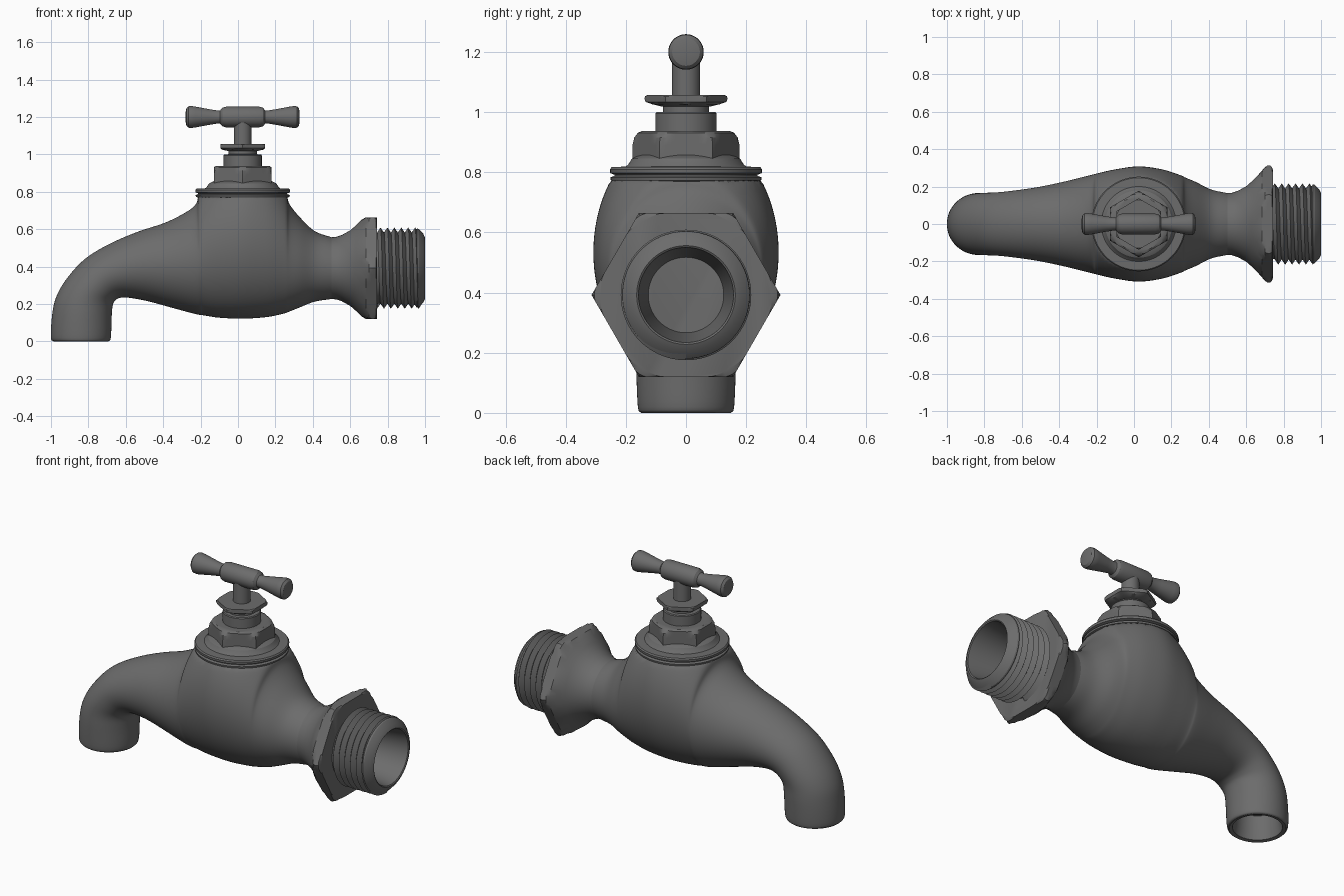
import bpy, bmesh, math
from mathutils import Matrix, Vector

cube = bpy.data.objects.get("Cube")
if cube:
    bpy.data.objects.remove(cube, do_unlink=True)

SEGMENTS = 96
STEM_X = 0.025      # vertical axis of bonnet and handle
INLET_Z = 0.392     # horizontal axis of collar and thread
NECK_Z = 0.775      # flat seat under the flange

metal = bpy.data.materials.new("grey metal")
metal.use_nodes = True
colour = (0.15, 0.15, 0.15, 1)
metal.diffuse_color = colour
shader = next(n for n in metal.node_tree.nodes if n.type == 'BSDF_PRINCIPLED')
shader.inputs["Base Color"].default_value = colour


def finish(name, bm, matrix=Matrix(), angle=30):
    """Turn a bmesh into a smooth shaded object."""
    bmesh.ops.recalc_face_normals(bm, faces=bm.faces)
    bm.transform(matrix)
    mesh = bpy.data.meshes.new(name)
    bm.to_mesh(mesh)
    bm.free()
    mesh.materials.append(metal)
    obj = bpy.data.objects.new(name, mesh)
    bpy.context.collection.objects.link(obj)
    bpy.ops.object.select_all(action='DESELECT')
    obj.select_set(True)
    bpy.context.view_layer.objects.active = obj
    bpy.ops.object.shade_smooth_by_angle(angle=math.radians(angle))
    return obj


def skin(bm, rings, cap_start=True, cap_end=True):
    """Bridge consecutive rings of points with quads."""
    loops = [[bm.verts.new(p) for p in ring] for ring in rings]
    for a, b in zip(loops, loops[1:]):
        for i in range(len(a)):
            j = (i + 1) % len(a)
            bm.faces.new((a[i], a[j], b[j], b[i]))
    if cap_start:
        bm.faces.new(loops[0])
    if cap_end:
        bm.faces.new(loops[-1])


def lathe(name, profile, matrix, apothem=None, caps=(True, True)):
    """Revolve (radius, height) points, optionally trimmed by a hexagon."""
    rings = []
    for radius, height in profile:
        ring = []
        for i in range(SEGMENTS):
            t = math.tau * i / SEGMENTS
            r = radius
            if apothem:
                sector = math.tau / 6
                off = (t + sector / 2) % sector - sector / 2
                r = min(r, apothem / math.cos(off))
            ring.append((r * math.cos(t), r * math.sin(t), height))
        rings.append(ring)
    bm = bmesh.new()
    skin(bm, rings, *caps)
    return finish(name, bm, matrix)


def catmull(points, steps):
    """Smooth curve through tuples of any length."""
    pts = [Vector(p) for p in points]
    pts = [pts[0] * 2 - pts[1]] + pts + [pts[-1] * 2 - pts[-2]]
    out = []
    for a, b, c, d in zip(pts, pts[1:], pts[2:], pts[3:]):
        for k in range(steps):
            t = k / steps
            out.append((b * 2 + (c - a) * t + (a * 2 - b * 5 + c * 4 - d) * t * t
                        + (b * 3 - a - c * 3 + d) * t ** 3) / 2)
    return out + [pts[-2]]


upright = Matrix.Translation((STEM_X, 0, 0))
inlet = Matrix.Translation((0, 0, INLET_Z)) @ Matrix.Rotation(math.pi / 2, 4, 'Y')

# Body: oval sections as outer x, z, inner x, z, half width
sections = [
    (-.985, 0, -.695, 0, .15), (-1, .02, -.68, .02, .16),
    (-.995, .13, -.675, .14, .165), (-.975, .23, -.668, .2, .165),
    (-.92, .33, -.65, .225, .167), (-.82, .44, -.62, .235, .17),
    (-.69, .52, -.57, .232, .18), (-.54, .585, -.48, .215, .198),
    (-.39, .635, -.37, .185, .225), (-.28, .69, -.26, .155, .252),
    (-.225, .735, -.21, .143, .265), (-.2, .8, -.18, .139, .272),
    (-.1, .895, -.1, .127, .292), (.025, .945, .025, .122, .308),
    (.15, .9, .15, .13, .292), (.25, .8, .24, .148, .262),
    (.275, .735, .28, .162, .247), (.33, .665, .33, .182, .225),
    (.41, .59, .41, .213, .185), (.5, .557, .5, .227, .165)]
rings = []
for ox, oz, ix, iz, width in catmull(sections, 5):
    ring = []
    for i in range(SEGMENTS):
        t = math.tau * i / SEGMENTS
        u = (1 + math.cos(t)) / 2
        z = min(iz + (oz - iz) * u, NECK_Z)
        ring.append((ix + (ox - ix) * u, width * math.sin(t), max(z, 0)))
    rings.append(ring)
body = bmesh.new()
skin(body, rings, cap_start=False)
finish("body", body, angle=40)

# Spout opening
lathe("spout_bore", [(.15, 0), (.13, .004), (.122, .05), (.115, .14)],
      Matrix.Translation((-.84, 0, 0)), caps=(False, True))

# Flared hexagonal collar at the inlet
flare = [(.165, .5), (.167, .525), (.177, .555), (.202, .6), (.228, .63),
         (.258, .66), (.285, .684), (.304, .7), (.315, .715), (.315, .725),
         (.305, .737), (.285, .744)]
lathe("inlet_collar", flare, inlet, apothem=.272, caps=(False, True))

# Helical thread: root and crest lines joined into a V-shaped strip
PITCH, TURNS = .037, 6
thread = bmesh.new()
root, crest = [], []
for i in range(SEGMENTS * (TURNS + 1) + 1):
    t = math.tau * i / SEGMENTS
    x = .725 + PITCH * i / SEGMENTS
    for line, r, shift in ((root, .19, 0), (crest, .217, PITCH / 2)):
        line.append(thread.verts.new((r * math.cos(t), r * math.sin(t), x + shift)))
for i in range(SEGMENTS * TURNS):
    n = i + SEGMENTS
    thread.faces.new((root[i], root[i + 1], crest[i + 1], crest[i]))
    thread.faces.new((crest[i], crest[i + 1], root[n + 1], root[n]))
finish("inlet_thread", thread, inlet)

# Pipe end with chamfer and tapered bore
pipe = [(.188, .74), (.19, .94), (.212, .957), (.21, .966), (.185, .99),
        (.164, 1), (.158, .996), (.15, .94), (.12, .7)]
lathe("inlet_pipe", pipe, inlet, caps=(False, True))

# Flange with a groove around its rim
lathe("flange", [(.235, .768), (.25, .773), (.252, .783), (.238, .788), (.238, .792),
                 (.252, .797), (.253, .81), (.247, .817), (.2, .819)], upright)

# Bonnet with hexagonal sides
lathe("bonnet_foot", [(.205, .815), (.192, .826), (.18, .845), (.15, .86)], upright)
lathe("bonnet", [(.2, .815), (.19, .85), (.181, .89), (.172, .915), (.16, .931),
                 (.145, .938)], upright, apothem=.154)
lathe("bonnet_neck", [(.102, .93), (.102, .995), (.098, 1), (.077, 1.001),
                      (.077, 1.03)], upright)

# Packing nut
lathe("packing_nut", [(.078, 1.018), (.112, 1.026), (.134, 1.034), (.139, 1.042),
                      (.137, 1.052), (.128, 1.057)], upright, apothem=.119)

# Stem and T handle
lathe("stem", [(.047, 1.05), (.047, 1.19)], upright)
half = [(.055, 0), (.055, .09), (.05, .108), (.036, .12), (.034, .13), (.042, .18),
        (.056, .255), (.059, .275), (.057, .29), (.046, .301), (.025, .305)]
handle = [(r, -h) for r, h in reversed(half[1:])] + half
lathe("handle", handle,
      Matrix.Translation((STEM_X, 0, 1.2)) @ Matrix.Rotation(math.pi / 2, 4, 'Y'))
